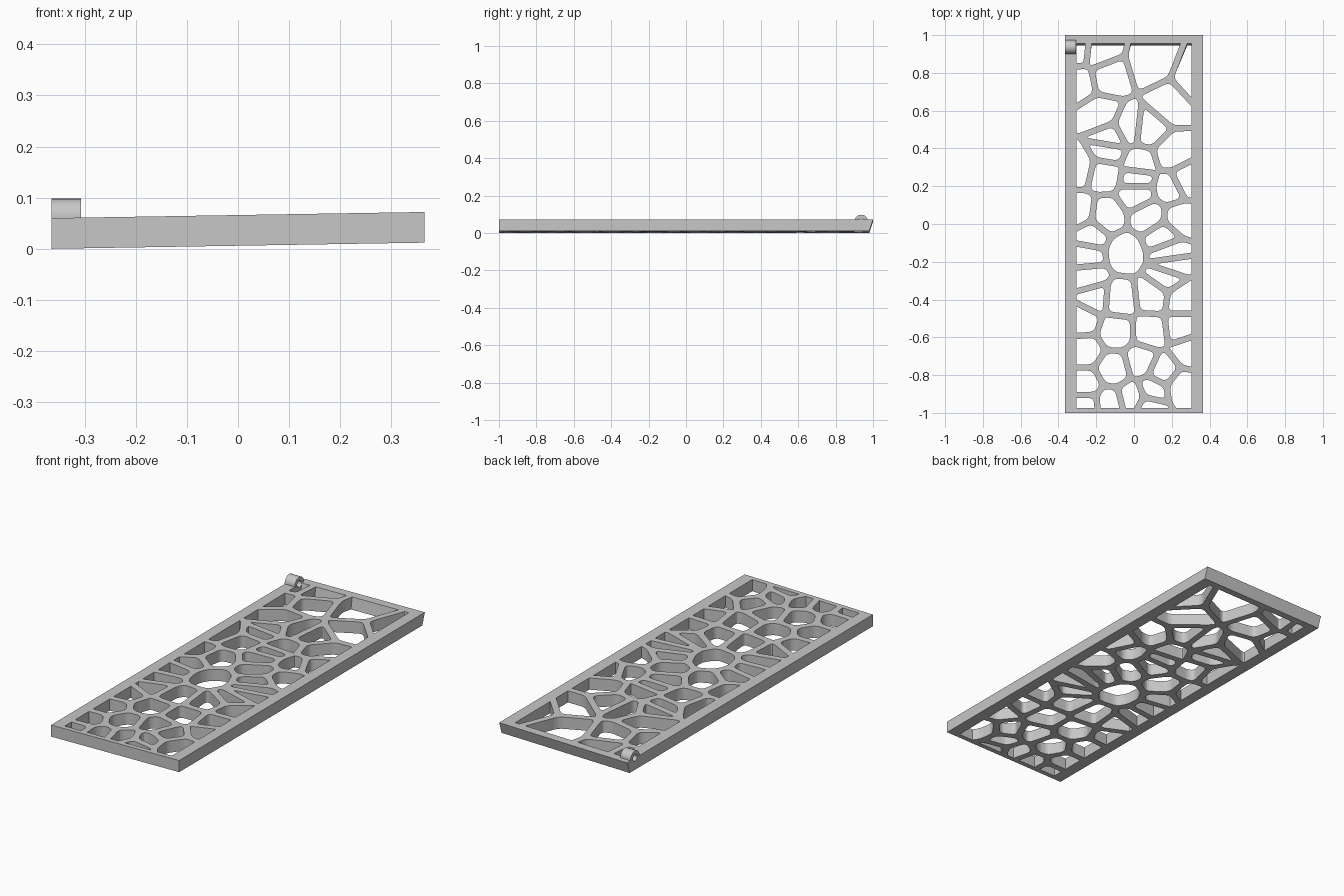
import bpy
import bmesh
import math
from mathutils import Vector

cube = bpy.data.objects.get("Cube")
if cube:
    bpy.data.objects.remove(cube, do_unlink=True)

HALF_W, HALF_L, THICK = 0.365, 1.0, 0.06      # outer panel
LEFT, RIGHT, FRONT, BACK = -0.305, 0.305, -0.975, 0.955   # lattice opening
STRUT = 0.033
ROUND = 0.026

# Cell centres of the lattice, in hundredths, from back to front
CELLS = [
    (-30, 92), (-19, 91), (-14, 78), (9, 85), (32, 76), (-29, 75),
    (19, 64), (-18, 58), (-2, 51), (7, 50), (-13, 45), (-14, 39),
    (20, 37), (-29, 30), (-16, 27), (3, 32), (2, 24), (27, 23),
    (19, 19), (2, 16), (-29, 6), (-15, 4), (8, 4), (24, 3),
    (-23, -6), (-5, -15), (-25, -17), (15, -7), (18, -15), (19, -22),
    (17, -28), (-24, -28), (-21, -39), (-8, -40), (10, -38), (25, -40),
    (-27, -51), (-10, -57), (9, -57), (25, -55), (-26, -67), (29, -67),
    (-11, -77), (4, -73), (15, -78), (-26, -85), (10, -88), (25, -86),
    (-26, -96), (-13, -95), (-1, -92), (8, -97),
]


def material(name, value):
    mat = bpy.data.materials.new(name)
    mat.use_nodes = True
    colour = (value, value, value, 1)
    mat.diffuse_color = colour
    mat.node_tree.nodes["Principled BSDF"].inputs["Base Color"].default_value = colour
    return mat


def clip(poly, point, normal):
    """Keep the part of a polygon behind a line."""
    result = []
    for a, b in zip(poly, poly[1:] + poly[:1]):
        da, db = (a - point).dot(normal), (b - point).dot(normal)
        if da <= 0:
            result.append(a)
        if da * db < 0:
            result.append(a.lerp(b, da / (da - db)))
    return result


def area(poly):
    return abs(sum(a.cross(b) for a, b in zip(poly, poly[1:] + poly[:1]))) / 2


def on_border(p):
    gap = min(p.x - LEFT, RIGHT - p.x, p.y - FRONT, BACK - p.y)
    return gap < 0.001


def rounded(poly):
    """Round the corners that do not lie on the straight frame."""
    result = []
    for i, c in enumerate(poly):
        if on_border(c):
            result.append(c)
            continue
        ends = []
        for other in (poly[i - 1], poly[(i + 1) % len(poly)]):
            edge = other - c
            reach = min(ROUND, edge.length * 0.42)
            ends.append(c + edge.normalized() * reach)
        for step in range(5):
            t = step / 4
            result.append(ends[0].lerp(c, t).lerp(c.lerp(ends[1], t), t))
    return result


def rectangle(x0, x1, y0, y1):
    return [Vector(p) for p in ((x0, y0), (x1, y0), (x1, y1), (x0, y1))]


def lattice_holes():
    seeds = [Vector(c) / 100 for c in CELLS]
    for seed in seeds:
        poly = rectangle(LEFT, RIGHT, FRONT, BACK)
        for other in seeds:
            if other is not seed and poly:
                normal = (other - seed).normalized()
                poly = clip(poly, (seed + other) / 2 - normal * STRUT / 2, normal)
        if len(poly) > 2 and area(poly) > 0.0003:
            yield rounded(poly)


def add_outline(curve, points):
    spline = curve.splines.new("POLY")
    spline.points.add(len(points) - 1)
    for target, p in zip(spline.points, points):
        target.co = (p.x, p.y, 0, 1)
    spline.use_cyclic_u = True


def select_only(obj):
    bpy.ops.object.select_all(action="DESELECT")
    obj.select_set(True)
    bpy.context.view_layer.objects.active = obj


grey = material("grey plastic", 0.57)

# Pierced panel: one filled outline with the lattice holes, extruded
curve = bpy.data.curves.new("lattice_panel", "CURVE")
curve.dimensions = "2D"
curve.fill_mode = "BOTH"
curve.extrude = THICK / 2
add_outline(curve, rectangle(-HALF_W, HALF_W, -HALF_L, HALF_L))
for hole in lattice_holes():
    add_outline(curve, hole)
panel = bpy.data.objects.new("lattice_panel", curve)
bpy.context.collection.objects.link(panel)
select_only(panel)
bpy.ops.object.convert(target="MESH")
panel = bpy.context.view_layer.objects.active

# Bevelled back end and slight sideways tilt
bm = bmesh.new()
bm.from_mesh(panel.data)
bmesh.ops.remove_doubles(bm, verts=bm.verts, dist=0.00005)
for v in bm.verts:
    if v.co.z < 0:
        v.co.y -= 0.2 * max(0, v.co.y - 0.9)
    v.co.z += THICK / 2 + 0.006 * (1 + v.co.x / HALF_W)
bmesh.ops.recalc_face_normals(bm, faces=bm.faces)
bm.to_mesh(panel.data)
bm.free()
panel.data.materials.clear()
panel.data.materials.append(grey)
for face in panel.data.polygons:
    face.use_smooth = False

# Hinge knuckle: a tube lying across the back right corner
HINGE = Vector((-0.336, 0.937, 0.062))
OUTER, BORE, LENGTH, SIDES = 0.036, 0.017, 0.058, 32
bm = bmesh.new()
rings = []
for radius, side in ((OUTER, -1), (OUTER, 1), (BORE, 1), (BORE, -1)):
    ring = []
    for i in range(SIDES):
        a = math.tau * i / SIDES
        offset = (side * LENGTH / 2, radius * math.cos(a), radius * math.sin(a))
        ring.append(bm.verts.new(HINGE + Vector(offset)))
    rings.append(ring)
for ring, following in zip(rings, rings[1:] + rings[:1]):
    for i in range(SIDES):
        j = (i + 1) % SIDES
        bm.faces.new((ring[i], ring[j], following[j], following[i]))
bmesh.ops.recalc_face_normals(bm, faces=bm.faces)
mesh = bpy.data.meshes.new("hinge_knuckle")
bm.to_mesh(mesh)
bm.free()
mesh.materials.append(grey)
knuckle = bpy.data.objects.new("hinge_knuckle", mesh)
bpy.context.collection.objects.link(knuckle)
select_only(knuckle)
bpy.ops.object.shade_smooth_by_angle()

# Pin hole carried on through the side rail
bpy.ops.mesh.primitive_cylinder_add(
    vertices=SIDES, radius=BORE, depth=0.08, location=HINGE,
    rotation=(0, math.pi / 2, 0))
cutter = bpy.context.object
cutter.name = "pin_hole_cutter"
cutter.hide_render = True
cutter.display_type = "WIRE"
bore = panel.modifiers.new("pin_hole", "BOOLEAN")
bore.operation = "DIFFERENCE"
bore.solver = "EXACT"
bore.object = cutter
select_only(panel)
bpy.ops.object.modifier_apply(modifier=bore.name)
bpy.data.objects.remove(cutter, do_unlink=True)
